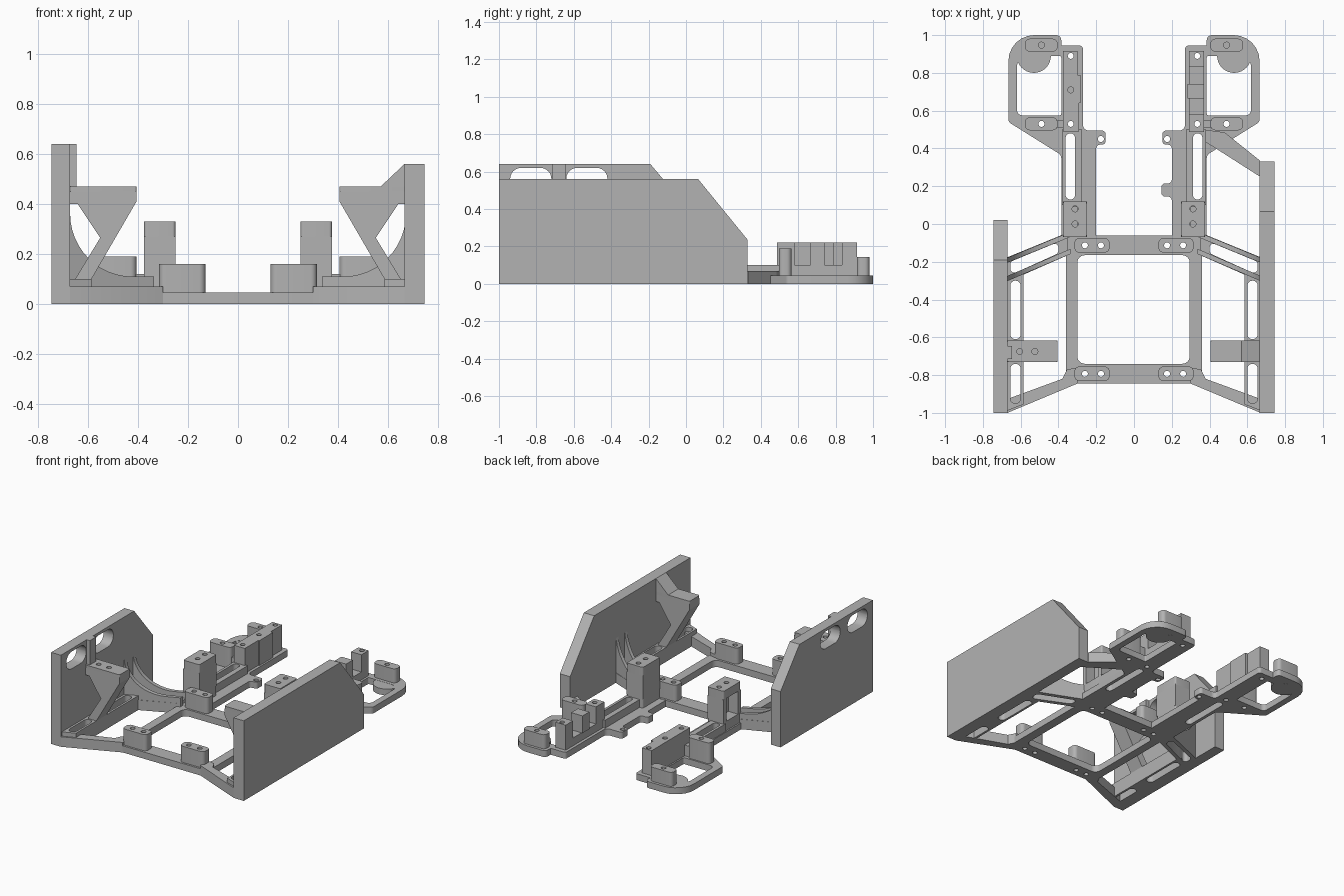
import bpy, bmesh, math
from mathutils import Vector

grey = bpy.data.materials.new("plain grey")
grey.diffuse_color = (0.45, 0.45, 0.45, 1)


def fillet(pts, r=0.0):
    """Round polygon corners; a point may carry its own radius as third value."""
    out, n = [], len(pts)
    for i, p in enumerate(pts):
        rad = p[2] if len(p) > 2 else r
        c = Vector(p[:2])
        a = Vector(pts[i - 1][:2]) - c
        b = Vector(pts[(i + 1) % n][:2]) - c
        if rad <= 0:
            out.append(tuple(c))
            continue
        half = a.angle(b) / 2
        t = min(rad / math.tan(half), a.length * 0.49, b.length * 0.49)
        rad = t * math.tan(half)
        a.normalize()
        b.normalize()
        o = c + (a + b).normalized() * rad / math.sin(half)
        s, e = c + a * t - o, c + b * t - o
        ang = s.angle_signed(e)
        for k in range(7):
            f = math.atan2(s.y, s.x) - ang * k / 6
            out.append((o.x + rad * math.cos(f), o.y + rad * math.sin(f)))
    return out


def rect(x0, y0, x1, y1, r=0.0):
    return fillet([(x0, y0), (x1, y0), (x1, y1), (x0, y1)], r)


def circle(x, y, r=0.016, n=16):
    return [(x + r * math.cos(i * math.tau / n), y + r * math.sin(i * math.tau / n)) for i in range(n)]


def solid(name, loops, a, b, axis="z", s=1, shear=0.0):
    """Extrude an outline with holes from a to b along an axis; s=-1 mirrors in x."""
    cu = bpy.data.curves.new(name, "CURVE")
    cu.dimensions, cu.fill_mode, cu.extrude = "2D", "BOTH", (b - a) / 2
    for loop in loops:
        sp = cu.splines.new("POLY")
        sp.points.add(len(loop) - 1)
        for q, p in zip(sp.points, loop):
            q.co = (p[0], p[1], 0, 1)
        sp.use_cyclic_u = True
    tmp = bpy.data.objects.new(name + "_curve", cu)
    bpy.context.collection.objects.link(tmp)
    dg = bpy.context.evaluated_depsgraph_get()
    me = bpy.data.meshes.new_from_object(tmp.evaluated_get(dg))
    bpy.data.objects.remove(tmp)
    bm = bmesh.new()
    bm.from_mesh(me)
    for v in bm.verts:
        u, w, h = v.co.x, v.co.y, v.co.z + (a + b) / 2
        x, y, z = {"z": (u, w, h), "x": (h, u, w), "y": (u, h, w)}[axis]
        v.co = (x * s, y + shear * (x + 0.67), z)
    bmesh.ops.remove_doubles(bm, verts=bm.verts, dist=1e-5)
    bmesh.ops.recalc_face_normals(bm, faces=bm.faces)
    bm.to_mesh(me)
    bm.free()
    me.materials.clear()
    me.materials.append(grey)
    ob = bpy.data.objects.new(name, me)
    bpy.context.collection.objects.link(ob)
    return ob


# side walls
solid("left_wall", [[(-1, 0), (0.02, 0), (0.02, 0.39), (-0.19, 0.64), (-1, 0.64)],
                    rect(-0.94, 0.50, -0.72, 0.62, 0.058), rect(-0.64, 0.50, -0.42, 0.62, 0.058)],
      -0.745, -0.67, "x")
solid("right_wall", [[(-1, 0), (0.33, 0), (0.33, 0.235), (0.065, 0.56), (-1, 0.56)]], 0.665, 0.745, "x")

# centre frame
pad_x, pad_y = (-0.26, -0.175, 0.175, 0.26), (-0.793, -0.113)
solid("centre_frame", [rect(-0.36, -0.845, 0.36, -0.06, 0.02), rect(-0.3, -0.74, 0.295, -0.165, 0.04)]
      + [circle(x, y) for x in pad_x for y in pad_y], 0, 0.047)

for s, side in ((-1, "right"), (1, "left")):
    # rear rail and ring plate
    outline = [(-0.2, -0.07), (-0.2, 0.42, 0.02), (-0.15, 0.42, 0.02), (-0.15, 0.495, 0.02),
               (-0.27, 0.495, 0.03), (-0.27, 0.945, 0.02), (-0.385, 0.945), (-0.385, 1.0, 0.03),
               (-0.665, 1.0, 0.18), (-0.665, 0.54, 0.03), (-0.385, 0.365, 0.03), (-0.385, -0.07)]
    if s < 0:
        outline[1:1] = [(-0.2, 0.145, 0.02), (-0.145, 0.145, 0.02), (-0.145, 0.215, 0.02), (-0.2, 0.215, 0.02)]
    solid(side + "_rail_plate", [
        fillet(outline),
        fillet([(-0.62, 0.575, 0.03), (-0.385, 0.575, 0.01), (-0.385, 0.89, 0.01), (-0.62, 0.89, 0.06)]),
        rect(-0.362, 0.13, -0.312, 0.48, 0.024), circle(-0.175, 0.45),
        circle(-0.335, 0.53), circle(-0.335, 0.89), circle(-0.49, 0.53), circle(-0.49, 0.95)], 0, 0.045, s=s)
    solid(side + "_rail_rim", [rect(-0.38, 0.1, -0.275, 0.5), rect(-0.362, 0.13, -0.312, 0.48, 0.024)],
          0.045, 0.1, s=s)
    solid(side + "_ring_disc", [circle(-0.53, 0.89, 0.09, 32)], 0.001, 0.044, s=s)

    # rear mounting pads
    for y, top in ((0.53, 0.19), (0.947, 0.143)):
        solid(side + "_rear_pad", [rect(-0.577, y - 0.034, -0.405, y + 0.034, 0.025), circle(-0.49, y)],
              0.045, top, s=s)
    solid(side + "_pad_link", [rect(-0.42, 0.51, -0.36, 0.55)], 0.045, 0.12, s=s)

    # tower with outward pocket
    solid(side + "_tower_base", [rect(-0.375, -0.07, -0.25, 0.12, 0.012)], 0.04, 0.11, s=s)
    solid(side + "_tower_body", [[(-0.375, -0.07), (-0.25, -0.07), (-0.25, 0.12), (-0.375, 0.12),
                                  (-0.375, 0.09), (-0.3, 0.09), (-0.3, -0.04), (-0.375, -0.04)]],
          0.11, 0.27, s=s)
    solid(side + "_tower_cap", [rect(-0.375, -0.07, -0.25, 0.12, 0.012),
                                circle(-0.312, 0.08), circle(-0.312, 0.0)], 0.27, 0.33, s=s)

    # frame pads
    for y in pad_y:
        solid(side + "_frame_pad", [rect(-0.315, y - 0.038, -0.13, y + 0.038, 0.025),
                                    circle(-0.26, y), circle(-0.175, y)], 0.04, 0.16, s=s)

    # front arm and slotted side rail
    solid(side + "_front_arm", [[(-0.68, -1), (-0.67, -1), (-0.3, -0.845), (-0.3, -0.76), (-0.355, -0.77),
                                 (-0.38, -0.82), (-0.585, -0.895), (-0.68, -0.93)]], 0, 0.07, s=s)
    solid(side + "_side_rail", [[(-0.675, -0.99), (-0.585, -0.955), (-0.585, -0.255), (-0.675, -0.3)],
                                rect(-0.655, -0.61, -0.6, -0.3, 0.027),
                                rect(-0.655, -0.95, -0.6, -0.74, 0.027)], 0, 0.1, s=s)

    # rear arm with twin curved webs
    solid(side + "_rear_arm", [
        [(-0.675, -0.305), (-0.585, -0.268), (-0.35, -0.165), (-0.35, -0.045), (-0.675, -0.178)],
        fillet([(-0.655, -0.27), (-0.4, -0.155), (-0.4, -0.095), (-0.655, -0.2)], 0.025)], 0, 0.07, s=s)
    arc = [(-0.42 - 0.25 * math.cos(t * math.pi / 24), 0.36 - 0.25 * math.sin(t * math.pi / 24))
           for t in range(13)]
    web = [(-0.67, 0.01)] + arc + [(-0.335, 0.11), (-0.335, 0.01)]
    solid(side + "_rear_web", [web], -0.205, -0.178, "y", s, 0.41)
    solid(side + "_front_web", [web], -0.302, -0.275, "y", s, 0.43)

    # wall bracket with slanted strut
    solid(side + "_bracket", [[(-0.67, 0.45), (-0.405, 0.45), (-0.405, 0.41), (-0.585, 0.1), (-0.585, 0.05),
                               (-0.65, 0.05), (-0.65, 0.1), (-0.55, 0.265), (-0.64, 0.4), (-0.67, 0.4)]],
          -0.73, -0.617, "y", s)
    holes = [circle(-0.605, -0.675), circle(-0.525, -0.675)] if s > 0 else []
    solid(side + "_bracket_top", [rect(-0.67, -0.73, -0.405, -0.617, 0.008)] + holes, 0.45, 0.47, s=s)

# bracket gussets
solid("right_gusset", [[(0.57, 0.47), (0.665, 0.47), (0.665, 0.56)]], -0.73, -0.617, "y")
solid("left_gusset", [rect(-0.67, -0.715, -0.645, -0.645)], 0.47, 0.64)

# long arm from right wall to the rail
solid("right_wall_arm", [[(0.37, 0.44), (0.668, 0.25), (0.668, 0.335), (0.48, 0.485), (0.37, 0.5)]], 0, 0.07)

# left rear stepped block
solid("left_rear_block", [[(-0.375, 0.49), (-0.29, 0.49), (-0.29, 0.64), (-0.282, 0.64), (-0.282, 0.79),
                           (-0.3, 0.79), (-0.3, 0.915), (-0.375, 0.915)],
                          circle(-0.335, 0.53), circle(-0.335, 0.71), circle(-0.335, 0.89)], 0.045, 0.22)

# right rear posts on a low strip
solid("right_rear_strip", [rect(0.29, 0.49, 0.37, 0.915), circle(0.335, 0.53), circle(0.335, 0.89)], 0.045, 0.1)
solid("right_rear_post", [rect(0.29, 0.487, 0.37, 0.58), circle(0.335, 0.53)], 0.1, 0.22)
solid("right_middle_post", [rect(0.282, 0.665, 0.37, 0.74)], 0.1, 0.22)
solid("right_end_post", [rect(0.29, 0.835, 0.37, 0.915), circle(0.335, 0.89)], 0.1, 0.22)

# smooth the rounded corners only
for ob in bpy.context.scene.objects:
    ob.select_set(True)
    bpy.context.view_layer.objects.active = ob
bpy.ops.object.shade_smooth_by_angle(angle=math.radians(30))
